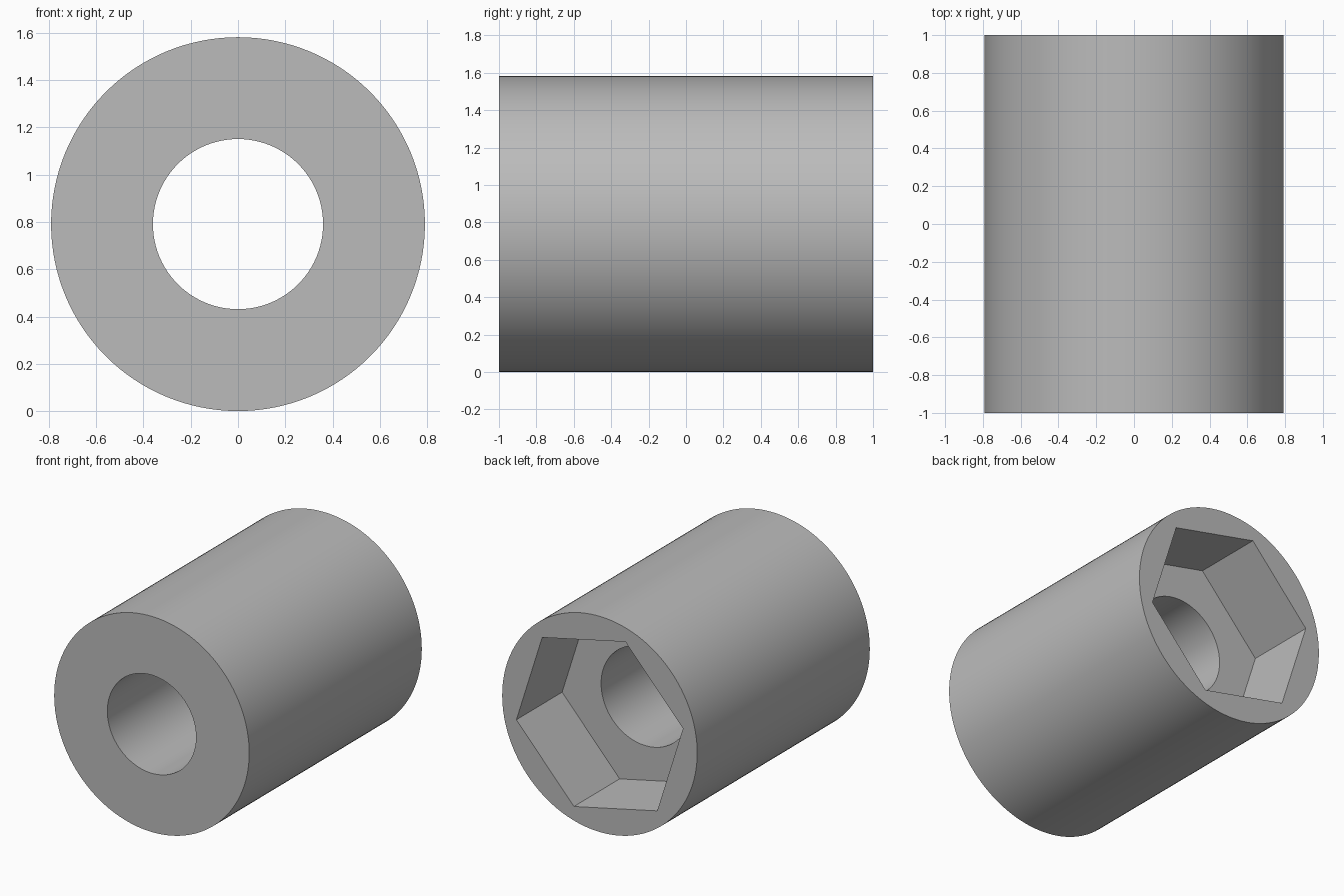
import bpy
from math import radians

RADIUS, BORE, HEX, DEPTH = 0.791, 0.36, 0.692, 0.53
HEX_TURN = 47.6

if "Cube" in bpy.data.objects:
    bpy.data.objects.remove(bpy.data.objects["Cube"])

# Single plain grey
grey = bpy.data.materials.new("plain grey")
grey.use_nodes = True
colour = (0.5, 0.5, 0.5, 1)
grey.diffuse_color = colour
grey.node_tree.nodes["Principled BSDF"].inputs["Base Color"].default_value = colour


def rod(name, radius, sides, y0, y1, turn=0):
    """Prism along y, with its first corner turned from +x towards +z."""
    bpy.ops.mesh.primitive_cylinder_add(
        vertices=sides, radius=radius, depth=y1 - y0,
        location=(0, (y0 + y1) / 2, RADIUS), rotation=(radians(90), 0, 0))
    ob = bpy.context.object
    ob.name = name
    # The primitive's first corner lies on its local +y, which becomes +z
    ob.rotation_euler.y = radians(90 - turn)
    ob.data.materials.append(grey)
    return ob


# Round body, through bore and hexagonal pocket in the back
body = rod("spacer_body", RADIUS, 128, -1, 1)
cutters = [
    rod("bore_cutter", BORE, 96, -1.2, 1.2),
    rod("hex_pocket_cutter", HEX, 6, 1 - DEPTH, 1.2, HEX_TURN),
]

bpy.ops.object.select_all(action="DESELECT")
body.select_set(True)
bpy.context.view_layer.objects.active = body
for cutter in cutters:
    cut = body.modifiers.new(cutter.name, "BOOLEAN")
    cut.operation = "DIFFERENCE"
    cut.solver = "EXACT"
    cut.object = cutter
    bpy.ops.object.modifier_apply(modifier=cut.name)
    bpy.data.objects.remove(cutter)

# Smooth round walls, crisp rims and pocket corners
bpy.ops.object.shade_smooth_by_angle(angle=radians(30))
